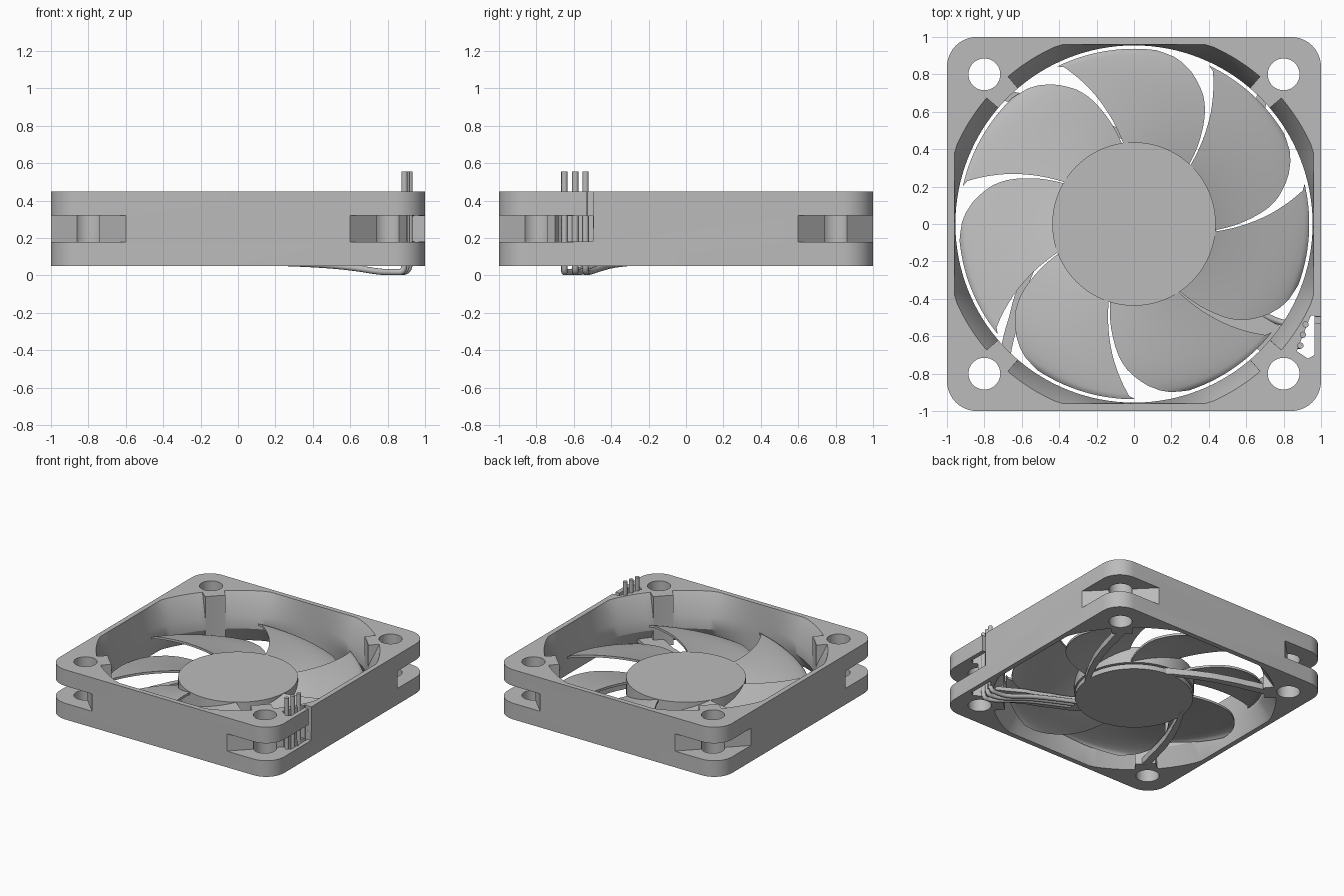
import bpy, bmesh, math
from math import cos, sin, radians, pi

if "Cube" in bpy.data.objects:
    bpy.data.objects.remove(bpy.data.objects["Cube"])

grey = bpy.data.materials.new("plain grey")
grey.diffuse_color = (0.5, 0.5, 0.5, 1)
grey.use_nodes = True
grey.node_tree.nodes["Principled BSDF"].inputs["Base Color"].default_value = grey.diffuse_color


def finish(bm, name, smooth=True):
    bmesh.ops.recalc_face_normals(bm, faces=bm.faces)
    me = bpy.data.meshes.new(name)
    bm.to_mesh(me)
    bm.free()
    ob = bpy.data.objects.new(name, me)
    bpy.context.collection.objects.link(ob)
    me.materials.append(grey)
    if smooth:
        shade(ob)
    return ob


def shade(ob):
    bpy.ops.object.select_all(action='DESELECT')
    bpy.context.view_layer.objects.active = ob
    ob.select_set(True)
    bpy.ops.object.shade_smooth_by_angle(angle=radians(30))


def loft(bm, rings):
    """Closed solid through equal-length rings of 3D points."""
    vs = [[bm.verts.new(p) for p in r] for r in rings]
    n = len(vs[0])
    for a, b in zip(vs, vs[1:]):
        for i in range(n):
            j = (i + 1) % n
            bm.faces.new((a[i], a[j], b[j], b[i]))
    bm.faces.new(vs[0][::-1])
    bm.faces.new(vs[-1])


def prism(bm, pts, z0, z1):
    loft(bm, [[(x, y, z) for x, y in pts] for z in (z0, z1)])


def circle(r, n=64, cx=0, cy=0):
    return [(cx + r * cos(2 * pi * i / n), cy + r * sin(2 * pi * i / n)) for i in range(n)]


def interp(tab, x):
    for (x0, y0), (x1, y1) in zip(tab, tab[1:]):
        if x <= x1:
            return y0 + (y1 - y0) * (x - x0) / (x1 - x0)
    return tab[-1][1]


def polar(r, deg, z):
    return (r * cos(radians(deg)), r * sin(radians(deg)), z)


def cut(ob, bm):
    c = finish(bm, "cutter", False)
    c.hide_render = True
    m = ob.modifiers.new("cut", 'BOOLEAN')
    m.operation, m.solver, m.object = 'DIFFERENCE', 'EXACT', c
    bpy.context.view_layer.objects.active = ob
    bpy.ops.object.modifier_apply(modifier=m.name)
    bpy.data.objects.remove(c)


corners = [(sx, sy) for sx in (-1, 1) for sy in (-1, 1)]

# Frame: rounded square block
R = 0.16
outline = []
for q, (sx, sy) in enumerate([(1, 1), (-1, 1), (-1, -1), (1, -1)]):
    for i in range(11):
        a = radians(q * 90 + i * 9)
        outline.append((sx * (1 - R) + R * cos(a), sy * (1 - R) + R * sin(a)))
bm = bmesh.new()
prism(bm, outline, 0.05, 0.45)
frame = finish(bm, "frame", False)

# Duct, flared at top and bottom except at the corner blocks
angs = []
for q in range(4):
    side = [q * 90 - 40.5 + 81 * i / 30 for i in range(31)]
    angs += side + [q * 90 + 40.52 + 8.96 * i / 4 for i in range(5)]


def flare(a):
    if abs((a % 90) - 45) < 4.49:
        return 0.955
    return min(1.037, 0.96 / max(abs(cos(radians(a))), abs(sin(radians(a)))))


bm = bmesh.new()
loft(bm, [[polar(flare(a) if wide else 0.955, a, z) for a in angs]
          for z, wide in ((-0.1, 1), (0.05, 1), (0.18, 0), (0.28, 0), (0.45, 1), (0.6, 1))])
cut(frame, bm)

# Corner slots behind a diagonal wall
bm = bmesh.new()
for sx, sy in corners:
    prism(bm, [(sx * 0.6, sy), (sx * 0.6, sy * 1.2), (sx * 1.2, sy * 1.2),
               (sx * 1.2, sy * 0.6), (sx, sy * 0.6)], 0.18, 0.32)
cut(frame, bm)

# Screw holes
bm = bmesh.new()
for sx, sy in corners:
    prism(bm, circle(0.085, 40, sx * 0.8, sy * 0.8), -0.1, 0.6)
cut(frame, bm)

# Wire passage: triangular shaft, side gap at the top, wider slot
bm = bmesh.new()
prism(bm, [(0.965, -0.70), (0.965, -0.49), (0.945, -0.49), (0.87, -0.68), (0.93, -0.72)], -0.1, 0.6)
cut(frame, bm)
bm = bmesh.new()
prism(bm, [(0.94, -0.53), (1.1, -0.53), (1.1, -0.495), (0.94, -0.495)], 0.25, 0.6)
cut(frame, bm)
bm = bmesh.new()
prism(bm, [(0.9, -0.65), (1.1, -0.65), (1.1, -0.496), (0.9, -0.496)], 0.181, 0.319)
cut(frame, bm)
shade(frame)

# Hub: spinning cap, fixed base and core
for name, r, z0, z1 in (("rotor_cap", 0.437, 0.105, 0.235), ("motor_base", 0.43, 0.055, 0.095),
                        ("motor_core", 0.38, 0.09, 0.11)):
    bm = bmesh.new()
    prism(bm, circle(r, 96), z0, z1)
    finish(bm, name)

# Seven swept blades, high on the leading edge and low on the trailing edge
LEAD = [(0.42, 0), (0.58, 5), (0.72, 9.6), (0.85, 14.3), (0.92, 17), (0.937, 19)]
TRAIL = [(0.42, 0), (0.55, 4.5), (0.67, 9.3), (0.73, 12), (0.78, 15), (0.83, 19),
         (0.87, 22.8), (0.90, 26.5), (0.92, 30), (0.937, 36)]
radii = [0.42 + 0.48 * i / 16 for i in range(17)] + [0.91, 0.92, 0.93, 0.937]
N = 14
for k in range(7):
    a0 = 46 + 360 / 7 * k
    bm = bmesh.new()
    rings = []
    for r in radii:
        hi = a0 + interp(LEAD, r) - 0.3
        lo = a0 - 360 / 7 + interp(TRAIL, r) + 0.6
        row = [(lo + (hi - lo) * i / N, 0.125 + 0.11 * i / N) for i in range(N + 1)]
        rings.append([polar(r, a, z) for a, z in row] +
                     [polar(r, a, z - 0.018) for a, z in reversed(row)])
    loft(bm, rings)
    finish(bm, "blade_%d" % (k + 1))


# Curved struts from motor base to frame corners
def strut(name, end, sweep, width, z0, z1, r1):
    bm = bmesh.new()
    rings = []
    for i in range(19):
        r = 0.40 + (r1 - 0.40) * i / 18
        a = end + interp(sweep, r)
        h = math.degrees(width / 2 / r)
        rings.append([polar(r, a - h, z0), polar(r, a + h, z0),
                      polar(r, a + h, z1), polar(r, a - h, z1)])
    loft(bm, rings)
    finish(bm, name)


SWEEP = [(0.40, -55), (0.44, -45), (0.49, -35), (0.58, -24), (0.70, -14), (0.83, -6), (0.97, 0)]
for i, end in enumerate((45, 135, 225)):
    strut("strut_%d" % (i + 1), end, SWEEP, 0.07, 0.052, 0.1, 0.97)
strut("wire_strut", -39, [(0.40, -22), (0.6, -10), (0.8, -3), (1.04, 0)], 0.17, 0.07, 0.1, 1.04)

# Three wires running under the frame and up through the passage
for i, (x, y) in enumerate(((0.89, -0.65), (0.903, -0.592), (0.918, -0.537))):
    cu = bpy.data.curves.new("wire_%d" % (i + 1), 'CURVE')
    cu.dimensions = '3D'
    cu.bevel_depth, cu.bevel_resolution = 0.017, 3
    sp = cu.splines.new('NURBS')
    d = 0.04 * (i - 1)
    path = [(0.27, -0.36 + d, 0.065), (0.42, -0.42 + d, 0.06), (0.62, -0.49 + d, 0.042),
            (0.76, -0.56 + d, 0.018), (0.84, y, 0.018), (x, y, 0.018),
            (x, y, 0.12), (x, y, 0.3), (x, y, 0.555)]
    sp.points.add(len(path) - 1)
    for p, co in zip(sp.points, path):
        p.co = (*co, 1)
    sp.order_u = 3
    sp.use_endpoint_u = True
    sp.resolution_u = 6
    cu.use_fill_caps = True
    cu.materials.append(grey)
    bpy.context.collection.objects.link(bpy.data.objects.new(cu.name, cu))
